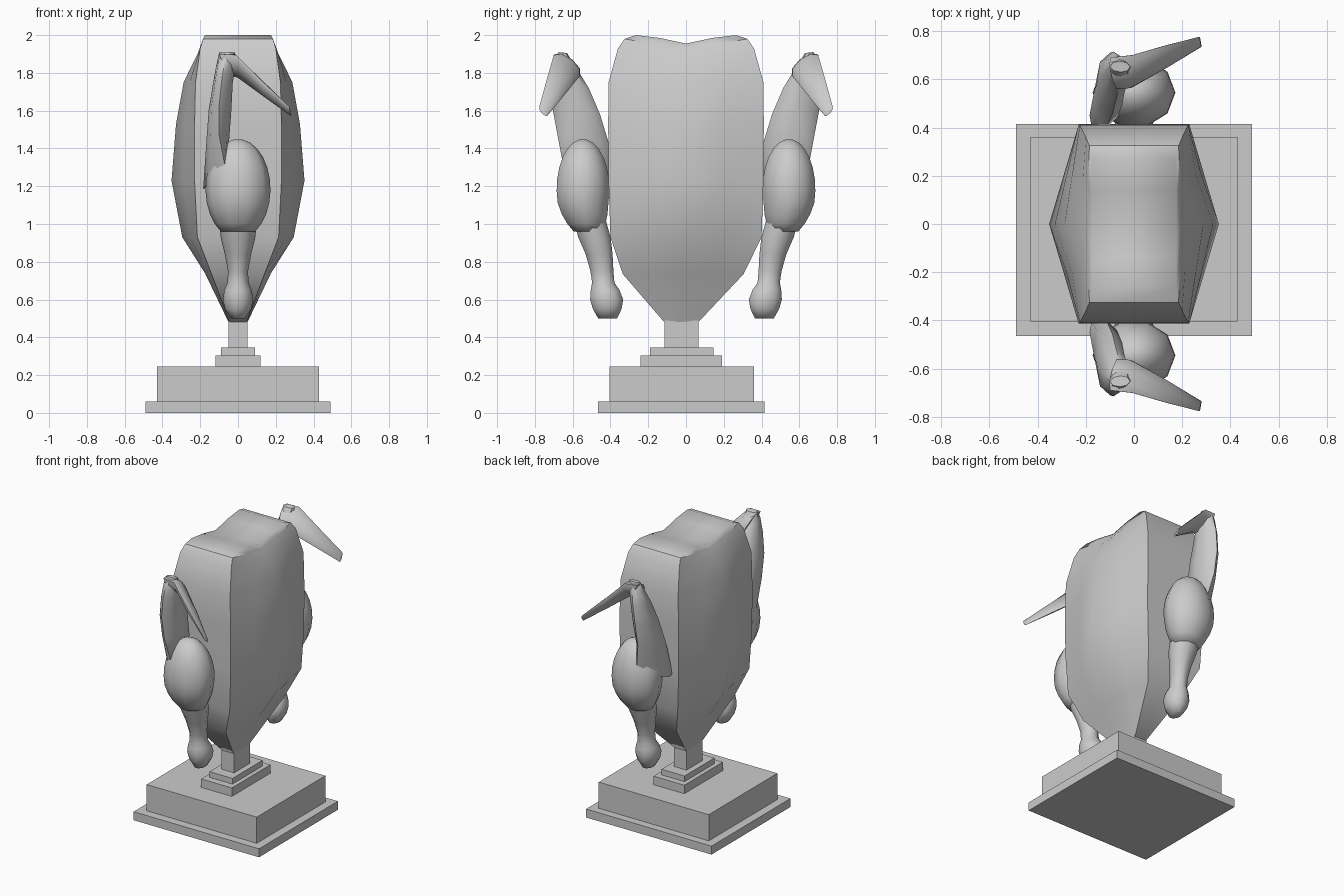
import bpy, bmesh, math
from mathutils import Vector as V

if "Cube" in bpy.data.objects:
    bpy.data.objects.remove(bpy.data.objects["Cube"])


def loft(name, rings, mirror=False, angle=40):
    """Skin a list of equal-length point rings and cap both ends."""
    bm = bmesh.new()
    rows = [[bm.verts.new(p) for p in r] for r in rings]
    n = len(rows[0])
    for a, b in zip(rows, rows[1:]):
        for i in range(n):
            j = (i + 1) % n
            bm.faces.new((a[i], a[j], b[j], b[i]))
    bm.faces.new(rows[0])
    bm.faces.new(rows[-1])
    bmesh.ops.recalc_face_normals(bm, faces=bm.faces)
    me = bpy.data.meshes.new(name)
    bm.to_mesh(me)
    bm.free()
    ob = bpy.data.objects.new(name, me)
    bpy.context.collection.objects.link(ob)
    bpy.ops.object.select_all(action='DESELECT')
    ob.select_set(True)
    bpy.context.view_layer.objects.active = ob
    bpy.ops.object.shade_smooth_by_angle(angle=math.radians(angle))
    if mirror:
        m = ob.modifiers.new("mirror", 'MIRROR')
        m.use_axis = (False, True, False)
    return ob


def oval(y, z, rx, ry, n=10):
    return [(rx * math.cos(2 * math.pi * i / n), y + ry * math.sin(2 * math.pi * i / n), z)
            for i in range(n)]


def blade_ring(p, q, t, n=8):
    """Flattened oval between edge points p and q with thickness vector t."""
    p, q, t = V(p), V(q), V(t)
    c, u = (p + q) / 2, (p - q) / 2
    return [c + u * math.cos(2 * math.pi * i / n) + t * math.sin(2 * math.pi * i / n)
            for i in range(n)]


# Stepped plinth and stem
for name, x, y0, y1, z0, z1 in [
        ("base_foot", .49, -.465, .415, 0, .06),
        ("base_block", .43, -.405, .36, .06, .245),
        ("lower_step", .12, -.24, .19, .245, .305),
        ("upper_step", .09, -.19, .145, .305, .345),
        ("stem", .05, -.115, .065, .345, .49)]:
    loft(name, [[(-x, y0, z), (x, y0, z), (x, y1, z), (-x, y1, z)] for z in (z0, z1)], angle=20)

# Body: hexagonal sections: corner z, middle z, mid half-width, corner x, half-depth, y centre
rings = []
for zc, zm, w, cx, d, y in [
        (.48, .48, .05, .045, .09, -.025),
        (.735, .74, .175, .14, .32, -.015),
        (.93, .93, .295, .215, .40, 0),
        (1.23, 1.23, .352, .23, .41, 0),
        (1.53, 1.53, .328, .23, .412, 0),
        (1.75, 1.75, .288, .225, .41, 0),
        (1.93, 1.88, .225, .20, .36, 0),
        (1.98, 1.92, .195, .185, .325, 0)]:
    h, zh, m = d * .5, (zc + zm) / 2, (w + cx) / 2
    rings.append([(w, y, zm), (m, y + h, zh), (cx, y + d, zc), (0, y + d, zc), (-cx, y + d, zc),
                  (-m, y + h, zh), (-w, y, zm), (-m, y - h, zh), (-cx, y - d, zc),
                  (0, y - d, zc), (cx, y - d, zc), (m, y - h, zh)])
body = loft("body", rings, angle=50)

# Replace the flat top cap by a saddle-shaped lid
bm = bmesh.new()
bm.from_mesh(body.data)
bm.verts.ensure_lookup_table()
bm.faces.ensure_lookup_table()
cap = max(bm.faces, key=lambda f: f.calc_center_median().z)
rim = [bm.verts[len(bm.verts) - 12 + i] for i in range(12)]
bm.faces.remove(cap)
lid = []
for y, z in ((.265, 2.0), (.14, 1.985), (0, 1.955), (-.14, 1.985), (-.265, 2.0)):
    lid.append([bm.verts.new((x, y, z)) for x in (.175, -.175)])
right = [rim[i] for i in (2, 1, 0, 11, 10)]
left = [rim[i] for i in (4, 5, 6, 7, 8)]
for k in range(4):
    bm.faces.new((right[k], right[k + 1], lid[k + 1][0], lid[k][0]))
    bm.faces.new((left[k], left[k + 1], lid[k + 1][1], lid[k][1]))
    bm.faces.new((lid[k][0], lid[k + 1][0], lid[k + 1][1], lid[k][1]))
for e, mid, k in ((2, 3, 0), (10, 9, 4)):
    bm.faces.new((rim[e], rim[mid], rim[4 if k == 0 else 8], lid[k][1], lid[k][0]))
bmesh.ops.recalc_face_normals(bm, faces=bm.faces)
for f in bm.faces:
    f.smooth = True
bm.to_mesh(body.data)
bm.free()

# Thighs: truncated egg shapes
thigh = []
for k in range(11):
    a = math.radians(8 + k * 14)
    s = math.sin(a)
    z = 1.185 + .265 * math.cos(a)
    thigh.append(oval(.545 - .03 * max(0, 1.1 - z) / .17, z, .172 * s, .147 * s))
loft("thigh", thigh, True, 60)

# Shanks ending in a bone knob
loft("shank", [oval(y, z, rx, ry) for y, z, rx, ry in [
    (.51, 1.02, .10, .09), (.485, .93, .092, .09), (.46, .84, .07, .075),
    (.445, .75, .053, .064), (.438, .69, .056, .062), (.428, .65, .073, .08),
    (.42, .60, .08, .092), (.417, .55, .07, .08), (.415, .50, .038, .052)]], True, 60)

# Upper wings: flat arms rising from the body to the elbow
loft("upper_wing", [blade_ring(p, q, t) for p, q, t in [
    ((-.07, .65, 1.31), (-.175, .40, 1.19), (.035, -.02, .03)),
    ((-.10, .68, 1.47), (-.115, .40, 1.40), (.06, 0, 0)),
    ((-.10, .71, 1.63), (-.09, .455, 1.58), (.06, 0, 0)),
    ((-.085, .715, 1.77), (-.075, .515, 1.72), (.052, 0, 0)),
    ((-.07, .70, 1.87), (-.06, .57, 1.81), (.05, 0, 0)),
    ((-.06, .675, 1.91), (-.055, .63, 1.905), (.042, 0, 0))]], True, 50)

# Wing tips: tapered blades folding down from the elbow
loft("wing_tip", [blade_ring(p, q, t) for p, q, t in [
    ((-.10, .69, 1.90), (-.06, .56, 1.79), (.01, .025, -.025)),
    ((-.01, .70, 1.895), (-.01, .565, 1.78), (.01, .03, -.03)),
    ((.13, .74, 1.755), (.14, .65, 1.675), (.0, .02, -.02)),
    ((.272, .777, 1.62), (.28, .735, 1.572), (.0, .008, -.008))]], True, 50)
